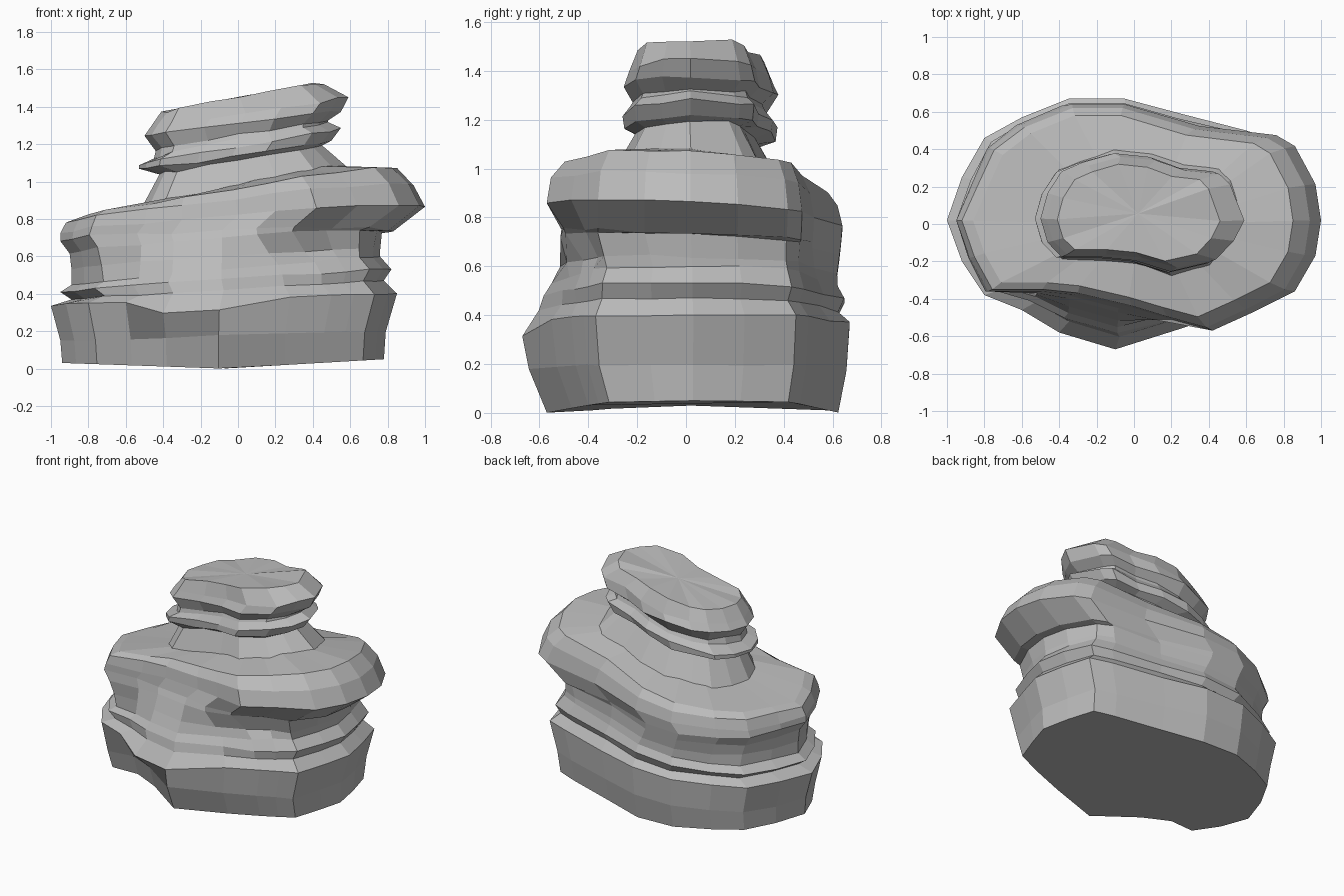
import bpy
import bmesh
import random
from mathutils import Vector

random.seed(4)

default_cube = bpy.data.objects.get("Cube")
if default_cube:
    bpy.data.objects.remove(default_cube, do_unlink=True)

# One plain stone colour
stone = bpy.data.materials.new("grey_stone")
stone.use_nodes = True
stone_colour = (0.5, 0.5, 0.5, 1)
stone.diffuse_color = stone_colour
stone.node_tree.nodes["Principled BSDF"].inputs["Base Color"].default_value = stone_colour


def fit_outline(outline, x_min, x_max, front_scale, back_scale):
    """Stretch an outline to the x limits and scale its front and back depth."""
    low = min(p[0] for p in outline)
    high = max(p[0] for p in outline)
    fitted = []
    for x, y in outline:
        share = (x - low) / (high - low)
        depth = y * (front_scale if y < 0 else back_scale)
        fitted.append((x_min + share * (x_max - x_min), depth, share))
    return fitted


def blend_outlines(first, second, amount):
    return [Vector(a).lerp(Vector(b), amount) for a, b in zip(first, second)]


def build_loft(name, rings, fill_bottom):
    """Join closed rings of points with quads and close the ends."""
    mesh = bmesh.new()
    loops = [[mesh.verts.new(point) for point in ring] for ring in rings]
    count = len(loops[0])
    for lower, upper in zip(loops, loops[1:]):
        for i in range(count):
            j = (i + 1) % count
            mesh.faces.new((lower[i], lower[j], upper[j], upper[i]))
    if fill_bottom:
        mesh.faces.new(list(reversed(loops[0])))
    top = mesh.faces.new(loops[-1])
    bmesh.ops.poke(mesh, faces=[top])
    bmesh.ops.recalc_face_normals(mesh, faces=mesh.faces)
    data = bpy.data.meshes.new(name)
    mesh.to_mesh(data)
    mesh.free()
    data.materials.append(stone)
    rock = bpy.data.objects.new(name, data)
    bpy.context.collection.objects.link(rock)
    return rock


# Plan outlines, counter-clockwise from the +x end
foot_outline = [
    (.85, .03), (.81, .24), (.75, .45), (.6, .5), (.25, .59), (-.05, .67), (-.35, .67),
    (-.6, .57), (-.8, .46), (-.92, .25), (-1, .02), (-.92, -.2), (-.8, -.38), (-.6, -.46),
    (-.4, -.58), (-.1, -.67), (.28, -.55), (.5, -.47), (.62, -.42), (.73, -.37), (.8, -.15)]
ledge_outline = [
    (1, .02), (.97, .22), (.86, .43), (.76, .49), (.35, .54), (-.05, .66), (-.33, .66),
    (-.6, .55), (-.77, .42), (-.87, .2), (-.95, .02), (-.88, -.18), (-.78, -.36), (-.5, -.36),
    (-.3, -.38), (0, -.45), (.2, -.51), (.42, -.57), (.64, -.47), (.86, -.36), (.97, -.17)]
cap_outline = [
    (.58, .02), (.5, .23), (.44, .29), (.25, .31), (.08, .37), (-.12, .39), (-.3, .34),
    (-.42, .29), (-.5, .17), (-.54, .03), (-.5, -.1), (-.42, -.18), (-.2, -.18),
    (0, -.2), (.2, -.26), (.42, -.21), (.52, -.1)]

# Boulder strata: outline blend, x limits, front and back depth, height at -x and +x ends
boulder_layers = [
    (0, -.94, .78, .85, .93, .03, .05),
    (0, -.95, .79, .96, .98, .15, .2),
    (0, -1, .85, 1, 1, .34, .4),
    (.1, -.89, .78, .93, .93, .37, .47),
    (.2, -.95, .82, .93, .97, .41, .53),
    (.2, -.89, .76, .88, .93, .45, .6),
    (.5, -.89, .76, .92, .93, .53, .64),
    (.9, -.9, .77, 1, .95, .61, .73),
    (1, -.95, .83, 1, .96, .68, .73),
    (1, -.95, 1, 1, .97, .72, .86),
    (1, -.92, .94, .97, .94, .78, .98),
    (1, -.86, .85, .87, .88, .8, 1.07),
    (1, -.46, .5, .4, .4, .88, 1.08)]

boulder_rings = []
for level, layer in enumerate(boulder_layers):
    blend, x_min, x_max, front, back, z_left, z_right = layer
    outline = blend_outlines(foot_outline, ledge_outline, blend)
    ring = []
    for x, y, share in fit_outline(outline, x_min, x_max, front, back):
        z = z_left + share * (z_right - z_left)
        z -= blend * y * (0.07 if y < 0 else 0.03)
        # Hollow under the front
        if level < 2 and -.66 < x < -.3 and y < -.3:
            y *= 0.78
        if level == 2 and -.5 < x < 0 and y < -.5:
            z -= 0.06
        # Undercut below the overhanging ledge
        if level in (6, 7, 8) and .65 < share < .9 and y < 0:
            y *= 0.88
        if level == 0:
            z = max(0, z - 0.04 * (1 - abs(2 * share - 1)))
        else:
            z += random.uniform(-.006, .006)
        ring.append((x, y, z))
    boulder_rings.append(ring)
build_loft("boulder", boulder_rings, True)

# Neck and cap strata: x limits, front and back depth, height at -x and +x ends
cap_layers = [
    (-.53, .6, 1.15, 1.02, .83, 1.06),
    (-.42, .45, .8, .76, 1.04, 1.2),
    (-.53, .5, .97, .94, 1.06, 1.21),
    (-.53, .55, 1, .96, 1.09, 1.28),
    (-.45, .48, .87, .87, 1.13, 1.32),
    (-.44, .48, .84, .84, 1.17, 1.33),
    (-.5, .55, .98, .97, 1.24, 1.38),
    (-.47, .59, .9, .92, 1.29, 1.45),
    (-.41, .46, .76, .82, 1.37, 1.53)]

cap_rings = []
for x_min, x_max, front, back, z_left, z_right in cap_layers:
    ring = []
    for x, y, share in fit_outline(cap_outline, x_min, x_max, front, back):
        z = z_left + share * (z_right - z_left) + random.uniform(-.01, .01)
        ring.append((x, y, z))
    cap_rings.append(ring)
build_loft("neck_and_cap_stone", cap_rings, False)
